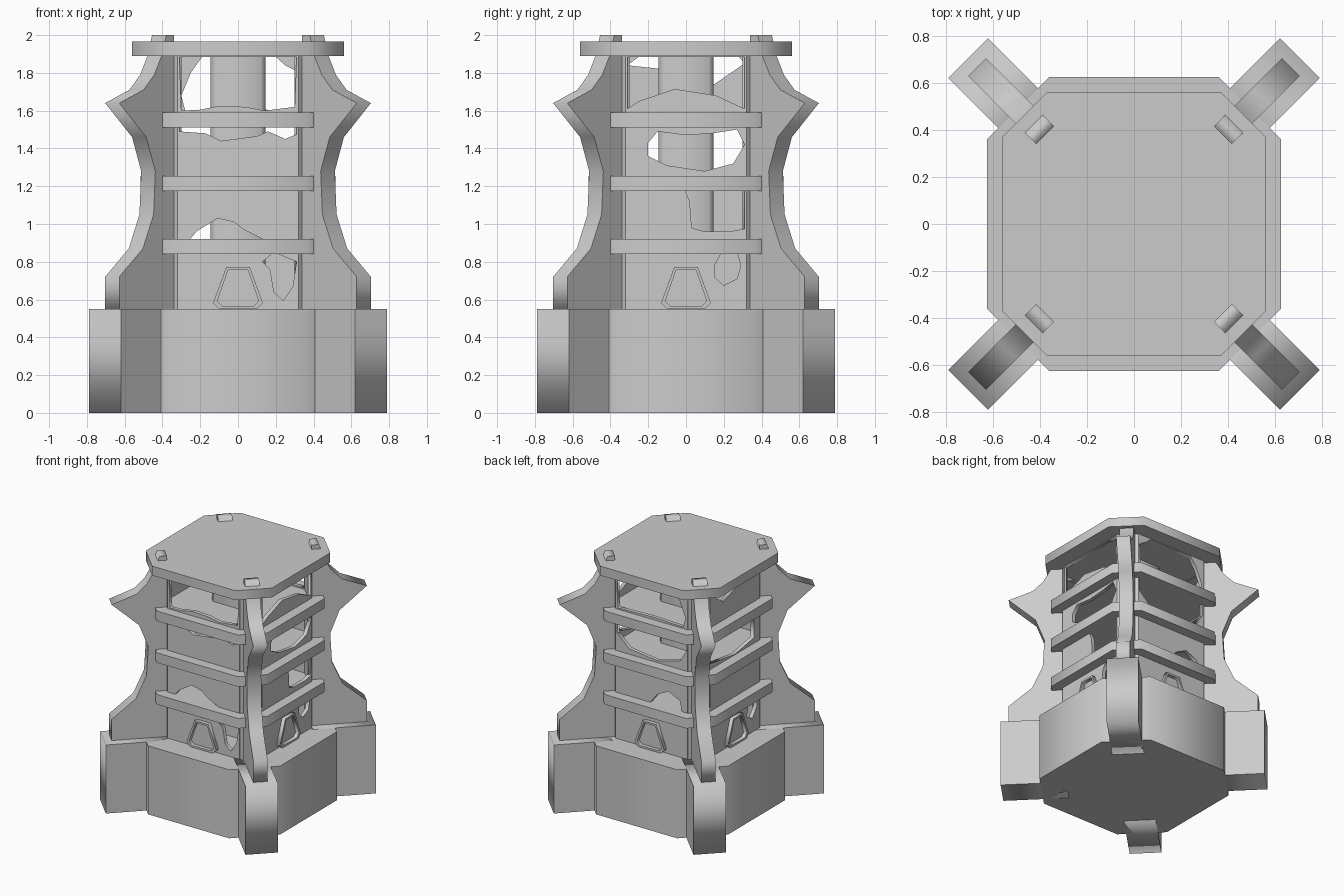
import bpy
from math import radians, sin, cos


def sheet(name, loops, depth, loc=(0, 0, 0), rot=(0, 0, 0)):
    """Flat outline (first loop) with holes (other loops), thickened by depth about its plane."""
    cu = bpy.data.curves.new(name, 'CURVE')
    cu.dimensions = '2D'
    cu.fill_mode = 'BOTH'
    cu.extrude = depth / 2
    for pts in loops:
        sp = cu.splines.new('POLY')
        sp.points.add(len(pts) - 1)
        for p, (x, y) in zip(sp.points, pts):
            p.co = (x, y, 0, 1)
        sp.use_cyclic_u = True
    ob = bpy.data.objects.new(name, cu)
    bpy.context.collection.objects.link(ob)
    ob.location, ob.rotation_euler = loc, rot
    bpy.ops.object.select_all(action='DESELECT')
    ob.select_set(True)
    bpy.context.view_layer.objects.active = ob
    bpy.ops.object.convert(target='MESH')
    return bpy.context.object


def octagon(name, half, corner, z0, z1):
    h, c = half, corner
    pts = [(c, -h), (h, -c), (h, c), (c, h), (-c, h), (-h, c), (-h, -c), (-c, -h)]
    return sheet(name, [pts], z1 - z0, (0, 0, (z0 + z1) / 2))


def upright(name, loops, depth, dist, angle):
    """Stand a sheet up, facing -y turned by angle, centred at dist from the axis."""
    a = radians(angle)
    return sheet(name, loops, depth, (sin(a) * dist, -cos(a) * dist, 0), (radians(90), 0, a))


# Solid base, core column, floor slabs and roof
octagon("base", 0.625, 0.36, 0, 0.55)
octagon("core_column", 0.145, 0.12, 0.54, 1.90)
for i, z in enumerate((0.84, 1.175, 1.51)):
    octagon(f"floor_slab_{i}", 0.515, 0.36, z, z + 0.08)
octagon("roof_plate", 0.56, 0.37, 1.89, 1.965)

# Diagonal buttresses: foot block, curved fin and corner wall strip
fin = [(0.534, 0.54), (0.942, 0.54), (0.942, 0.72), (0.765, 0.87), (0.685, 1.05),
       (0.672, 1.28), (0.74, 1.46), (0.942, 1.64), (0.76, 1.71), (0.68, 1.79),
       (0.625, 1.89), (0.59, 2.0), (0.534, 2.0)]
foot = [(0.5, 0), (0.997, 0), (0.997, 0.55), (0.5, 0.55)]
for k in range(4):
    a = 45 + 90 * k
    upright("buttress_foot", [foot], 0.24, 0, a)
    upright("buttress_fin", [fin], 0.106, 0, a)
    strip = [(-0.081, 0.54), (0.081, 0.54), (0.081, 1.9), (-0.081, 1.9)]
    upright("corner_strip", [strip], 0.03, 0.519, a)

# Broken wall panels, holes in (across, height) seen from outside
front = [
    [(-0.3, 1.6), (-0.2, 1.605), (-0.1, 1.625), (0.04, 1.62), (0.14, 1.6), (0.3, 1.62),
     (0.31, 1.885), (-0.31, 1.885)],
    [(-0.31, 1.49), (-0.17, 1.48), (-0.09, 1.44), (0.1, 1.465), (0.16, 1.49), (0.25, 1.45),
     (0.31, 1.475), (0.31, 1.53), (-0.31, 1.53)],
    [(-0.27, 0.9), (-0.22, 0.96), (-0.11, 1.03), (-0.02, 1.01), (0.03, 0.97), (0.13, 0.92), (0.13, 0.9)],
    [(0.13, 0.8), (0.17, 0.76), (0.19, 0.64), (0.24, 0.595), (0.29, 0.67), (0.31, 0.8), (0.19, 0.85)]]
right = [
    [(-0.31, 1.61), (-0.25, 1.65), (-0.06, 1.715), (0.16, 1.68), (0.31, 1.61), (0.31, 1.885), (-0.31, 1.885)],
    [(-0.2, 1.36), (-0.2, 1.43), (-0.15, 1.49), (0.0, 1.47), (0.14, 1.48), (0.27, 1.5),
     (0.31, 1.42), (0.25, 1.32), (0.1, 1.28), (-0.1, 1.31)],
    [(-0.01, 1.19), (0.02, 1.12), (0.03, 0.98), (0.1, 0.96), (0.23, 0.96), (0.31, 0.975), (0.31, 1.19)],
    [(0.15, 0.72), (0.2, 0.675), (0.27, 0.71), (0.29, 0.78), (0.27, 0.85), (0.19, 0.85), (0.15, 0.78)]]
back = [
    [(-0.3, 1.6), (0.0, 1.61), (0.28, 1.6), (0.3, 1.68), (0.25, 1.8), (0.19, 1.885),
     (-0.2, 1.885), (-0.25, 1.84), (-0.31, 1.81)],
    [(-0.31, 1.4), (-0.2, 1.3), (0.05, 1.27), (0.25, 1.32), (0.31, 1.42), (0.31, 1.52), (-0.31, 1.52)],
    [(-0.02, 0.91), (0.05, 1.0), (0.15, 1.05), (0.25, 1.0), (0.27, 0.91)]]
left = [
    [(-0.31, 1.85), (-0.15, 1.74), (0.12, 1.82), (0.31, 1.84), (0.25, 1.885), (-0.28, 1.885)],
    [(-0.31, 1.3), (0.0, 1.26), (0.24, 1.3), (0.24, 1.49), (-0.31, 1.5)],
    [(0.15, 0.7), (0.22, 0.66), (0.28, 0.74), (0.27, 0.84), (0.18, 0.84)]]
panel = [(-0.32, 0.54), (0.32, 0.54), (0.32, 1.9), (-0.32, 1.9)]

# Trapezoid vent frame at the foot of each wall
vent = [(-0.1, 0.552), (0.1, 0.552), (0.132, 0.582), (0.062, 0.772), (-0.062, 0.772), (-0.132, 0.582)]
inner = [(x * 0.83, 0.662 + (z - 0.662) * 0.87) for x, z in vent]
for k, (side, holes) in enumerate(zip(("front", "right", "back", "left"), (front, right, back, left))):
    upright(side + "_wall", [panel] + holes, 0.03, 0.42, 90 * k)
    upright(side + "_vent_frame", [vent, inner], 0.04, 0.445, 90 * k)
